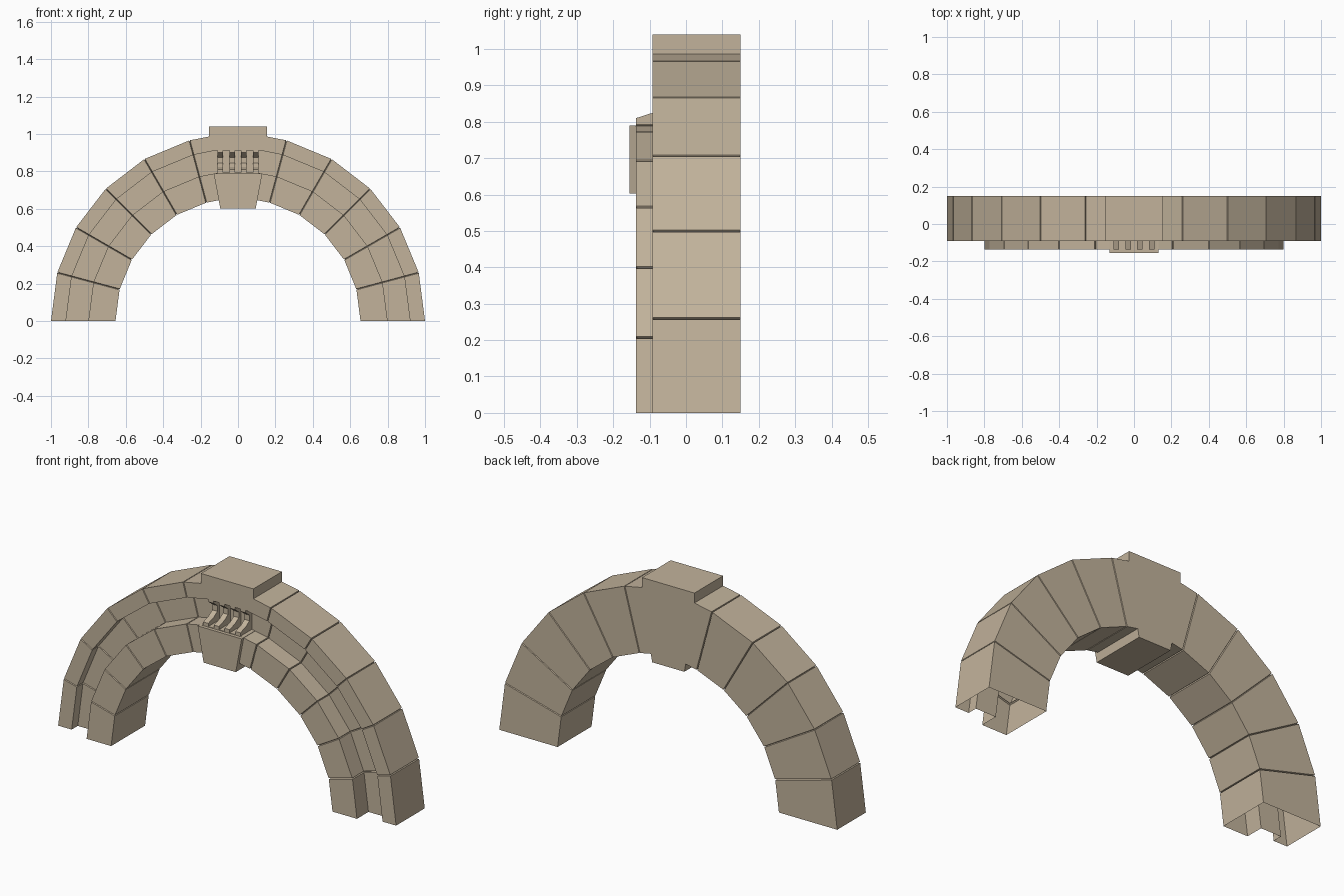
import bpy, bmesh, math

if "Cube" in bpy.data.objects:
    bpy.data.objects.remove(bpy.data.objects["Cube"])

stone = bpy.data.materials.new("warm sandstone")
stone.diffuse_color = (0.54, 0.45, 0.33, 1)
stone.use_nodes = True
stone.node_tree.nodes["Principled BSDF"].inputs["Base Color"].default_value = stone.diffuse_color


def finish(name, bm):
    bmesh.ops.recalc_face_normals(bm, faces=bm.faces)
    mesh = bpy.data.meshes.new(name)
    bm.to_mesh(mesh)
    bm.free()
    mesh.materials.append(stone)
    ob = bpy.data.objects.new(name, mesh)
    bpy.context.collection.objects.link(ob)
    return ob


def prism(name, pts, axis, lo, hi):
    """Extrude a 2D outline along axis 'x' (pts are y,z) or 'y' (pts are x,z)."""
    def place(p, t):
        return (t, p[0], p[1]) if axis == 'x' else (p[0], t, p[1])
    bm = bmesh.new()
    a = [bm.verts.new(place(p, lo)) for p in pts]
    b = [bm.verts.new(place(p, hi)) for p in pts]
    bm.faces.new(a)
    bm.faces.new(b)
    n = len(pts)
    for i in range(n):
        bm.faces.new((a[i], a[(i + 1) % n], b[(i + 1) % n], b[i]))
    return finish(name, bm)


def inset(pts, d):
    """Move every right-angled corner of a counter-clockwise outline inwards."""
    out = []
    for i, (x, y) in enumerate(pts):
        px, py = pts[i - 1]
        nx, ny = pts[(i + 1) % len(pts)]
        l1, l2 = math.hypot(x - px, y - py), math.hypot(nx - x, ny - y)
        out.append((x + d * (-(y - py) / l1 - (ny - y) / l2),
                    y + d * ((x - px) / l1 + (nx - x) / l2)))
    return out


# Arch cross-section (radius, y): inner moulding, channel, outer band
section = [(0.655, -0.137), (0.80, -0.137), (0.80, -0.04), (0.92, -0.04),
           (0.92, -0.092), (1.0, -0.092), (1.0, 0.15), (0.655, 0.15)]
sunk = inset(section, 0.008)

# Sweep with a thin sunken joint between stones; feet stay open
bm = bmesh.new()
rings = []


def ring(pts, deg, shift=0.0):
    c, s = math.cos(math.radians(deg)), math.sin(math.radians(deg))
    rings.append([bm.verts.new((r * c - shift * s, y, r * s + shift * c))
                  for r, y in pts])


for deg in (0, 15, 30, 45, 60, 75, 82.5, 97.5, 105, 120, 135, 150, 165, 180):
    if deg % 15 == 0 and 0 < deg < 180:
        ring(section, deg, -0.003)
        ring(sunk, deg)
        ring(section, deg, 0.003)
    else:
        ring(section, deg)
for a, b in zip(rings, rings[1:]):
    for i in range(len(section)):
        j = (i + 1) % len(section)
        bm.faces.new((a[i], a[j], b[j], b[i]))
finish("arch_stones", bm)

# Keystone cap on top and tapered keystone below
prism("keystone_cap", [(-0.155, 0.95), (0.155, 0.95), (0.155, 1.04), (-0.155, 1.04)],
      'y', -0.092, 0.15)
prism("keystone_block", [(-0.095, 0.603), (0.095, 0.603), (0.13, 0.79), (-0.13, 0.79)],
      'y', -0.155, 0.15)

# Four hollow-curved ribs across the channel
rib = [(-0.137, 0.785), (-0.137, 0.81), (-0.09, 0.825), (-0.06, 0.845),
       (-0.06, 0.875), (-0.092, 0.9), (-0.092, 0.913), (-0.035, 0.913), (-0.035, 0.785)]
for i in range(4):
    x = -0.095 + i * 0.19 / 3
    prism("channel_rib_%d" % (i + 1), rib, 'x', x - 0.015, x + 0.015)
